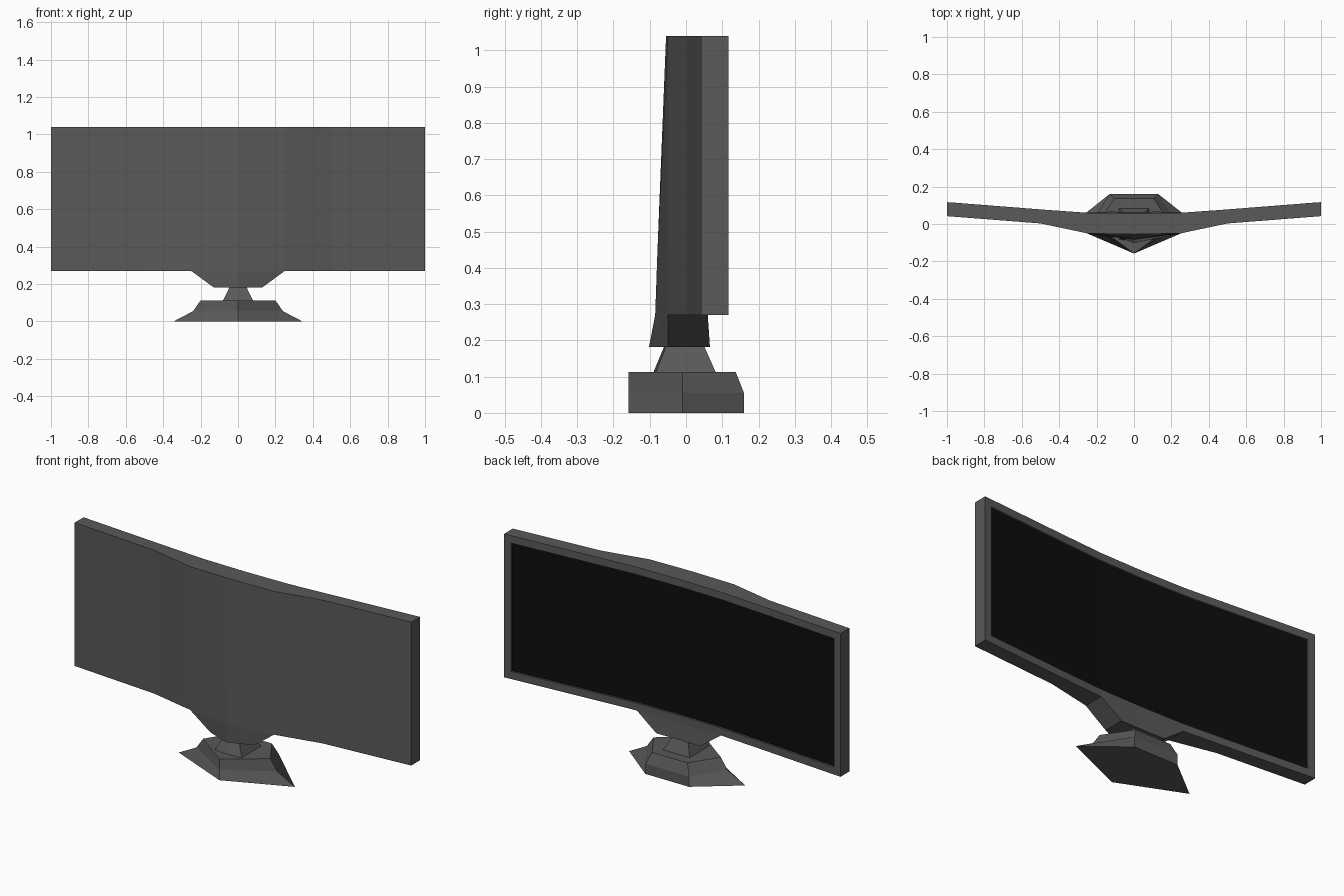
import bpy
import bmesh

if "Cube" in bpy.data.objects:
    bpy.data.objects.remove(bpy.data.objects["Cube"], do_unlink=True)


def make_material(name, value):
    mat = bpy.data.materials.new(name)
    mat.use_nodes = True
    color = (value, value, value, 1)
    mat.diffuse_color = color
    mat.node_tree.nodes["Principled BSDF"].inputs["Base Color"].default_value = color
    return mat


casing = make_material("dark_grey_casing", 0.1)
glass = make_material("black_screen", 0.004)


def finish(bm, name, materials):
    bmesh.ops.recalc_face_normals(bm, faces=bm.faces)
    mesh = bpy.data.meshes.new(name)
    bm.to_mesh(mesh)
    bm.free()
    for mat in materials:
        mesh.materials.append(mat)
    obj = bpy.data.objects.new(name, mesh)
    bpy.context.collection.objects.link(obj)
    return obj


def bridge(bm, a, b, closed=False):
    """Quads between two rows of vertices."""
    n = len(a)
    return [bm.faces.new((a[i], a[(i + 1) % n], b[(i + 1) % n], b[i]))
            for i in range(n if closed else n - 1)]


def mirrored_ring(bm, half, z):
    """Closed outline from the points of its +x half, front to back."""
    other = [(-x, y) for x, y in reversed(half) if x > 0]
    return [bm.verts.new((x, y, z)) for x, y in half + other]


def stacked_part(name, levels, cap_top=True):
    bm = bmesh.new()
    rings = [mirrored_ring(bm, half, z) for z, half in levels]
    for low, high in zip(rings, rings[1:]):
        bridge(bm, low, high, closed=True)
    bm.faces.new(rings[0])
    if cap_top:
        bm.faces.new(rings[-1])
    return finish(bm, name, [casing])


# Curved display housing, lofted around its section
BOTTOM, FOLD, TOP = 0.27, 0.44, 1.04
RIM, RECESS = 0.04, 0.01
shell_curve = [(0.25, -0.05), (0.5, 0.003), (1, 0.042)]
face_curve = [(0, 0.056), (0.25, 0.06), (0.5, 0.078), (1, 0.117)]
rim_curve = face_curve[:-1] + [(1 - RIM, 0.114)]

bm = bmesh.new()


def row(curve, z, shift=0.0):
    left = [(-x, y) for x, y in reversed(curve) if x > 0]
    return [bm.verts.new((x, y - shift, z)) for x, y in left + curve]


rows = [
    row([(0, -0.085)] + shell_curve, BOTTOM),
    row([(0, -0.079)] + shell_curve, FOLD),
    row([(0, -0.055)] + shell_curve, TOP),
    row(face_curve, TOP),
    row(rim_curve, TOP - RIM),
    row(rim_curve, TOP - RIM, RECESS),
    row(rim_curve, BOTTOM + RIM, RECESS),
    row(rim_curve, BOTTOM + RIM),
    row(face_curve, BOTTOM),
]
for i in range(len(rows)):
    faces = bridge(bm, rows[i], rows[(i + 1) % len(rows)])
    if i == 5:
        for f in faces:
            f.material_index = 1

# Side walls, side bezels and side recess walls
for end in (0, -1):
    for loop in ((0, 1, 2, 3, 8), (3, 4, 7, 8), (4, 5, 6, 7)):
        bm.faces.new([rows[i][end] for i in loop])
finish(bm, "display_panel", [casing, glass])

# Tapered chin under the housing
stacked_part("panel_chin", [
    (0.182, [(0, -0.102), (0.13, -0.05), (0.13, 0.066), (0, 0.064)]),
    (BOTTOM, [(0, -0.085), (0.25, -0.05), (0.25, 0.06), (0, 0.056)]),
], cap_top=False)

# Short flared neck
stacked_part("stand_neck", [
    (0.112, [(0, -0.09), (0.08, -0.083), (0.08, 0.082)]),
    (0.184, [(0, -0.06), (0.045, -0.055), (0.045, 0.05)]),
])

# Five-sided foot with a pointed front
stacked_part("stand_foot", [
    (0, [(0, -0.158), (0.345, -0.01), (0.13, 0.16)]),
    (0.055, [(0, -0.158), (0.24, -0.01), (0.13, 0.16)]),
    (0.113, [(0, -0.158), (0.2, -0.01), (0.105, 0.137)]),
])
